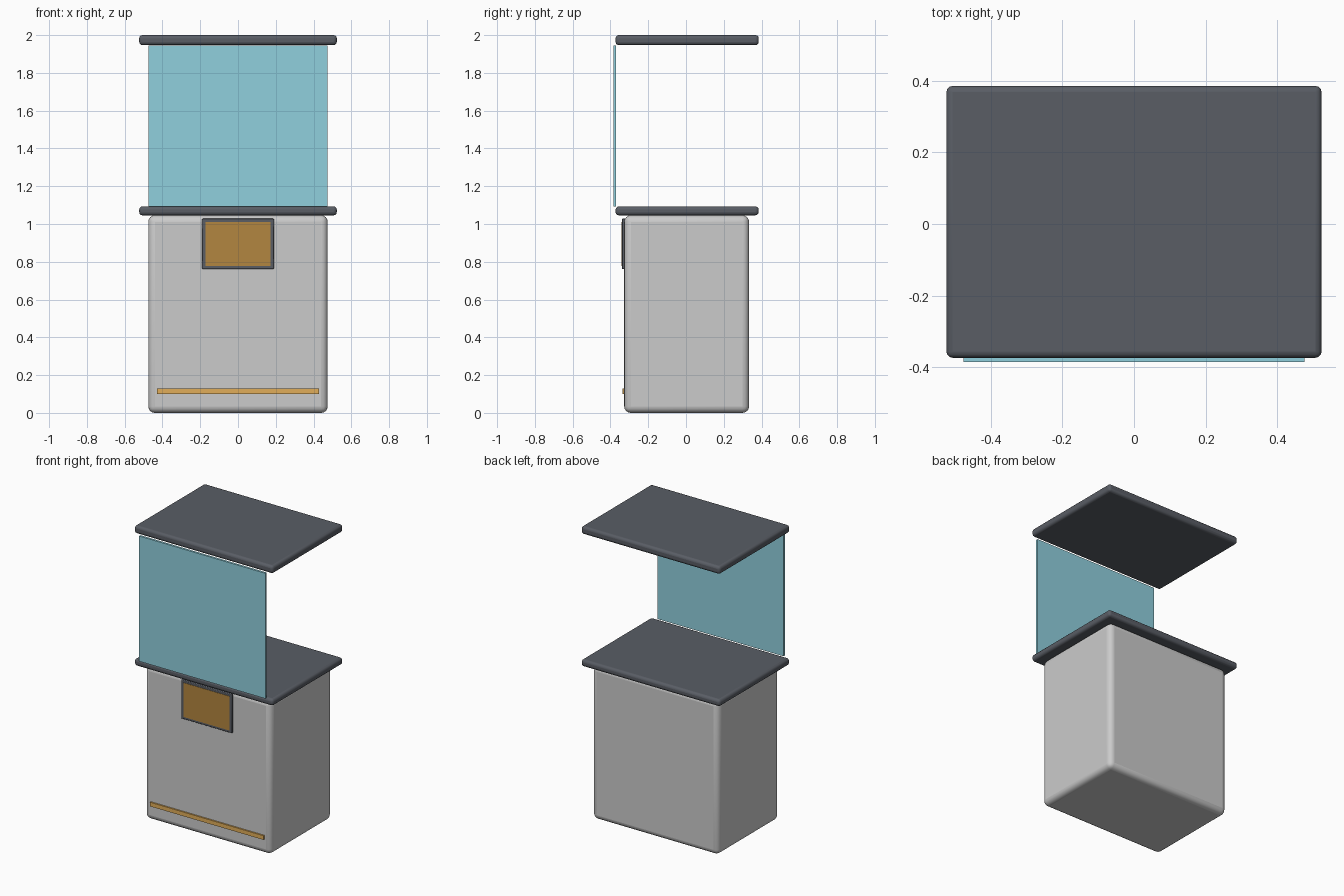
import bpy
from math import radians

if "Cube" in bpy.data.objects:
    bpy.data.objects.remove(bpy.data.objects["Cube"])


def material(name, rgb):
    m = bpy.data.materials.new(name)
    m.diffuse_color = (*rgb, 1)
    m.use_nodes = True
    m.node_tree.nodes["Principled BSDF"].inputs["Base Color"].default_value = m.diffuse_color
    return m


LIGHT = material("light_grey", (0.60, 0.60, 0.63))
DARK = material("dark_grey", (0.10, 0.11, 0.13))
GLASS = material("blue_glass", (0.28, 0.63, 0.73))
AMBER = material("amber", (0.75, 0.42, 0.10))
BROWN = material("amber_dark", (0.45, 0.24, 0.05))


def box(name, x, y, z, mat, bevel=0, segments=3):
    """Box from (min, max) ranges, optionally with rounded edges."""
    ranges = (x, y, z)
    bpy.ops.mesh.primitive_cube_add(size=1, location=[(a + b) / 2 for a, b in ranges])
    ob = bpy.context.object
    ob.name = name
    ob.scale = [b - a for a, b in ranges]
    bpy.ops.object.transform_apply(location=False, rotation=False, scale=True)
    ob.data.materials.append(mat)
    if bevel:
        mod = ob.modifiers.new("rounded_edges", 'BEVEL')
        mod.width = bevel
        mod.segments = segments
        bpy.ops.object.shade_smooth_by_angle(angle=radians(35))
    return ob


# Cabinet
box("cabinet_body", (-0.475, 0.475), (-0.327, 0.334), (0, 1.046), LIGHT, 0.035, 4)

# Counter and roof slabs
for name, z in (("counter_top", (1.046, 1.093)), ("roof", (1.947, 2.0))):
    box(name, (-0.523, 0.523), (-0.373, 0.385), z, DARK, 0.017)

# Front glass pane between the slabs
box("glass_pane", (-0.475, 0.475), (-0.385, -0.37), (1.093, 1.946), GLASS)

# Display on the cabinet front
box("display_frame", (-0.19, 0.19), (-0.339, -0.32), (0.762, 1.028), DARK, 0.004, 2)
box("display_screen", (-0.173, 0.173), (-0.341, -0.33), (0.778, 1.011), BROWN)

# Accent strip near the base
box("accent_strip", (-0.428, 0.428), (-0.337, -0.32), (0.1, 0.128), AMBER)
